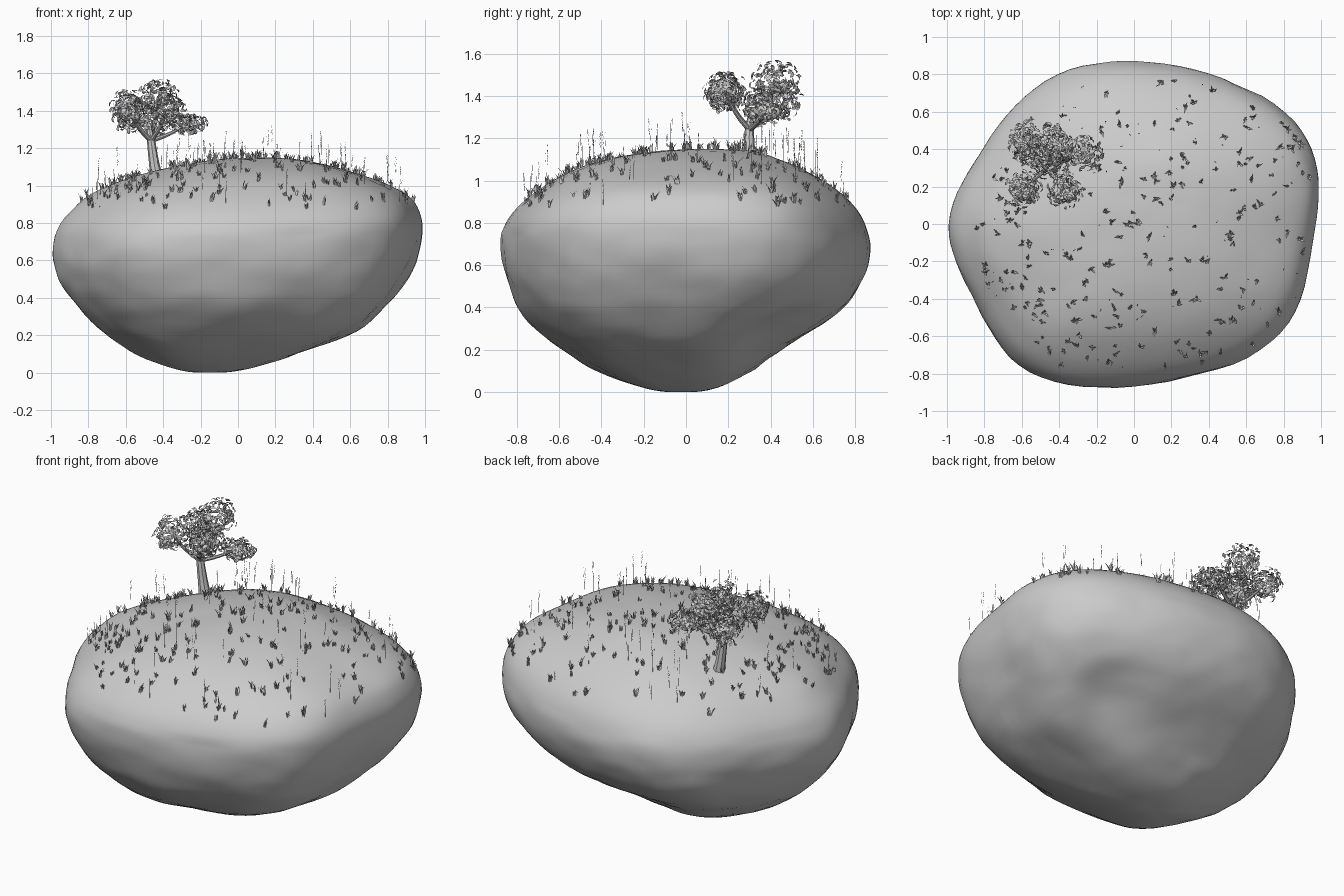
import bpy, bmesh, math, random
from mathutils import Vector, Matrix, noise
from mathutils.bvhtree import BVHTree

random.seed(7)
uni = random.uniform
if "Cube" in bpy.data.objects:
    bpy.data.objects.remove(bpy.data.objects["Cube"])

# One plain grey for everything
grey = bpy.data.materials.new("stone grey")
grey.use_nodes = True
grey.diffuse_color = (0.6, 0.6, 0.6, 1)
grey.node_tree.nodes["Principled BSDF"].inputs["Base Color"].default_value = grey.diffuse_color


def add_object(name, bm):
    mesh = bpy.data.meshes.new(name)
    bm.to_mesh(mesh)
    bm.free()
    obj = bpy.data.objects.new(name, mesh)
    bpy.context.collection.objects.link(obj)
    mesh.materials.append(grey)
    return obj


def activate(obj):
    bpy.ops.object.select_all(action="DESELECT")
    obj.select_set(True)
    bpy.context.view_layer.objects.active = obj


# Island rock: plan outline stretched to fit the extents of each level
outline = [(.97, 0), (1, .2), (.96, .42), (.84, .6), (.55, .77), (.25, .85), (-.05, .885),
           (-.35, .85), (-.59, .7), (-.76, .48), (-.92, .22), (-1, 0), (-.95, -.21),
           (-.83, -.43), (-.71, -.67), (-.5, -.83), (-.2, -.885), (.2, -.85), (.55, -.76),
           (.81, -.6), (.92, -.35)]
# height, left, right, front, back extents
levels = [(0, -.26, -.04, -.12, .07), (.025, -.37, .08, -.23, .18), (.1, -.54, .32, -.42, .29),
          (.2, -.72, .61, -.58, .42), (.3, -.83, .75, -.7, .62), (.4, -.91, .84, -.8, .76),
          (.5, -.97, .91, -.84, .83), (.6, -1, .96, -.875, .865), (.7, -1, .985, -.885, .88),
          (.8, -.97, 1, -.865, .85), (.88, -.89, .97, -.8, .8), (.95, -.81, .92, -.71, .72),
          (1.03, -.62, .74, -.58, .6), (1.1, -.36, .5, -.4, .43), (1.135, -.1, .32, -.12, .32)]
# Hollows and bulges: centre, reach, depth
swells = [((.52, .42, .22), .3, -.07), ((-.5, .35, .2), .35, .025), ((-.1, -.72, .35), .3, .012)]


def build_rock():
    bm = bmesh.new()
    rings = []
    for z, left, right, front, back in levels:
        rings.append([bm.verts.new(((left + right) / 2 + u * (right - left) / 2,
                                    (front + back) / 2 + v / .885 * (back - front) / 2, z))
                      for u, v in outline])
    n = len(outline)
    for low, high in zip(rings, rings[1:]):
        for i in range(n):
            j = (i + 1) % n
            bm.faces.new((low[i], low[j], high[j], high[i]))
    bottom, top = bm.verts.new((-.16, -.02, 0)), bm.verts.new((.12, .12, 1.142))
    for i in range(n):
        j = (i + 1) % n
        bm.faces.new((rings[0][j], rings[0][i], bottom))
        bm.faces.new((rings[-1][i], rings[-1][j], top))
    rock = add_object("island_rock", bm)
    subdivision = rock.modifiers.new("rounding", "SUBSURF")
    subdivision.levels = 2
    activate(rock)
    bpy.ops.object.modifier_apply(modifier=subdivision.name)
    # Weathered dents, stronger on the underside
    normals = [v.normal.copy() for v in rock.data.vertices]
    for v, normal in zip(rock.data.vertices, normals):
        p = v.co.copy()
        strength = .013 if p.z < .75 else .005
        dent = noise.noise(Vector((p.x * 3, p.y * 3, p.z * 4)))
        dent += .5 * noise.noise(Vector((p.x * 8, p.y * 8, p.z * 10)))
        push = .008 + dent * strength
        for centre, reach, depth in swells:
            push += depth * math.exp(-((p - Vector(centre)).length / reach) ** 2 * 2)
        v.co = p + normal * push * min(1, p.z * 8)
    bpy.ops.object.shade_smooth()
    return rock


rock = build_rock()
surface = BVHTree.FromPolygons([v.co for v in rock.data.vertices],
                               [p.vertices[:] for p in rock.data.polygons])


def ground_point():
    # Random spot on the upper dome
    while True:
        hit = surface.ray_cast(Vector((uni(-1, 1), uni(-.9, .9), 2)), Vector((0, 0, -1)))[0]
        if hit and hit.z > .87:
            return hit


def add_blade(bm, base, heading, length, width, lean):
    # Flat tapered blade that bends outward
    out = Vector((math.cos(heading), math.sin(heading), 0))
    side = Vector((-out.y, out.x, 0)) * width / 2
    up = Vector((0, 0, length))
    middle = base + up * .55 + out * lean * length * .35
    tip = base + up + out * lean * length
    a, b, c, d, e = [bm.verts.new(p) for p in (base - side * .6, base + side * .6,
                                              middle + side, middle - side, tip)]
    bm.faces.new((a, b, c, d))
    bm.faces.new((d, c, e))


# Grass tufts
grass = bmesh.new()
for _ in range(240):
    spot = ground_point() - Vector((0, 0, .004))
    size = uni(.75, 1.25)
    for k in range(6):
        jitter = Vector((uni(-.007, .007), uni(-.007, .007), 0))
        add_blade(grass, spot + jitter, uni(0, math.tau), uni(.025, .05) * size,
                  .009 * size, uni(.1, .7))
add_object("grass_tufts", grass)

# Tall stalks with small seed flecks toward the tip
stalks = bmesh.new()
for _ in range(62):
    spot = ground_point()
    height = uni(.1, .2)
    lean = Vector((uni(-.06, .06), uni(-.06, .06), 1))
    add_blade(stalks, spot, uni(0, math.tau), height, .0025, .05)
    for k in range(8):
        seed = spot + lean * height * (.5 + k * .065)
        add_blade(stalks, seed, uni(0, math.tau), .011, .004, .3)
add_object("seed_stalks", stalks)


# Tree trunk and limbs
def add_limb(name, points):
    curve = bpy.data.curves.new(name, "CURVE")
    curve.dimensions = "3D"
    curve.bevel_depth = 1
    curve.bevel_resolution = 2
    curve.resolution_u = 5
    curve.use_fill_caps = True
    spline = curve.splines.new("BEZIER")
    spline.bezier_points.add(len(points) - 1)
    for point, (x, y, z, radius) in zip(spline.bezier_points, points):
        point.co = (x, y, z)
        point.radius = radius
        point.handle_left_type = point.handle_right_type = "AUTO"
    obj = bpy.data.objects.new(name, curve)
    bpy.context.collection.objects.link(obj)
    curve.materials.append(grey)
    activate(obj)
    bpy.ops.object.convert(target="MESH")
    bpy.ops.object.shade_smooth_by_angle()


fork = (-.465, .3, 1.24, .022)
add_limb("trunk", [(-.435, .3, 1.04, .034), (-.45, .3, 1.13, .027), fork, (-.475, .31, 1.32, .014)])

# Leaf clumps: centre and radii
clumps = [((-.59, .19, 1.42), (.1, .11, .1)), ((-.37, .18, 1.42), (.1, .1, .1)),
          ((-.43, .42, 1.47), (.11, .12, .11)), ((-.58, .44, 1.38), (.1, .11, .1)),
          ((-.27, .38, 1.33), (.11, .1, .06)), ((-.46, .34, 1.35), (.12, .1, .09))]
for number, (centre, radii) in enumerate(clumps):
    x, y, z = centre
    add_limb(f"limb_{number + 1}", [fork[:3] + (.014,),
             ((x + fork[0]) / 2, (y + fork[1]) / 2, z * .4 + fork[2] * .6, .01),
             (x, y, z, .005)])


def add_leaf(bm, spot, normal, size):
    # Cupped oval leaf lying roughly along the clump surface
    turn = normal.to_track_quat("Z", "Y").to_matrix() @ Matrix.Rotation(uni(0, math.tau), 3, "Z")
    rows = []
    for t, width in ((-1, .2), (-.4, .9), (.4, .9), (1, .2)):
        rows.append([bm.verts.new(spot + turn @ Vector((s * width * .5, t, -.45 * t * t)) * size)
                     for s in (-1, 1)])
    for (a, b), (c, d) in zip(rows, rows[1:]):
        bm.faces.new((a, b, d, c)).smooth = True


# Foliage
leaves = bmesh.new()
for centre, radii in clumps:
    for _ in range(165):
        way = Vector((random.gauss(0, 1), random.gauss(0, 1), random.gauss(0, 1))).normalized()
        offset = Vector(w * r for w, r in zip(way, radii)) * uni(.55, 1.05)
        tilt = (way + Vector((uni(-.5, .5), uni(-.5, .5), uni(-.2, .8)))).normalized()
        add_leaf(leaves, Vector(centre) + offset, tilt, uni(.013, .02))
add_object("foliage", leaves)
